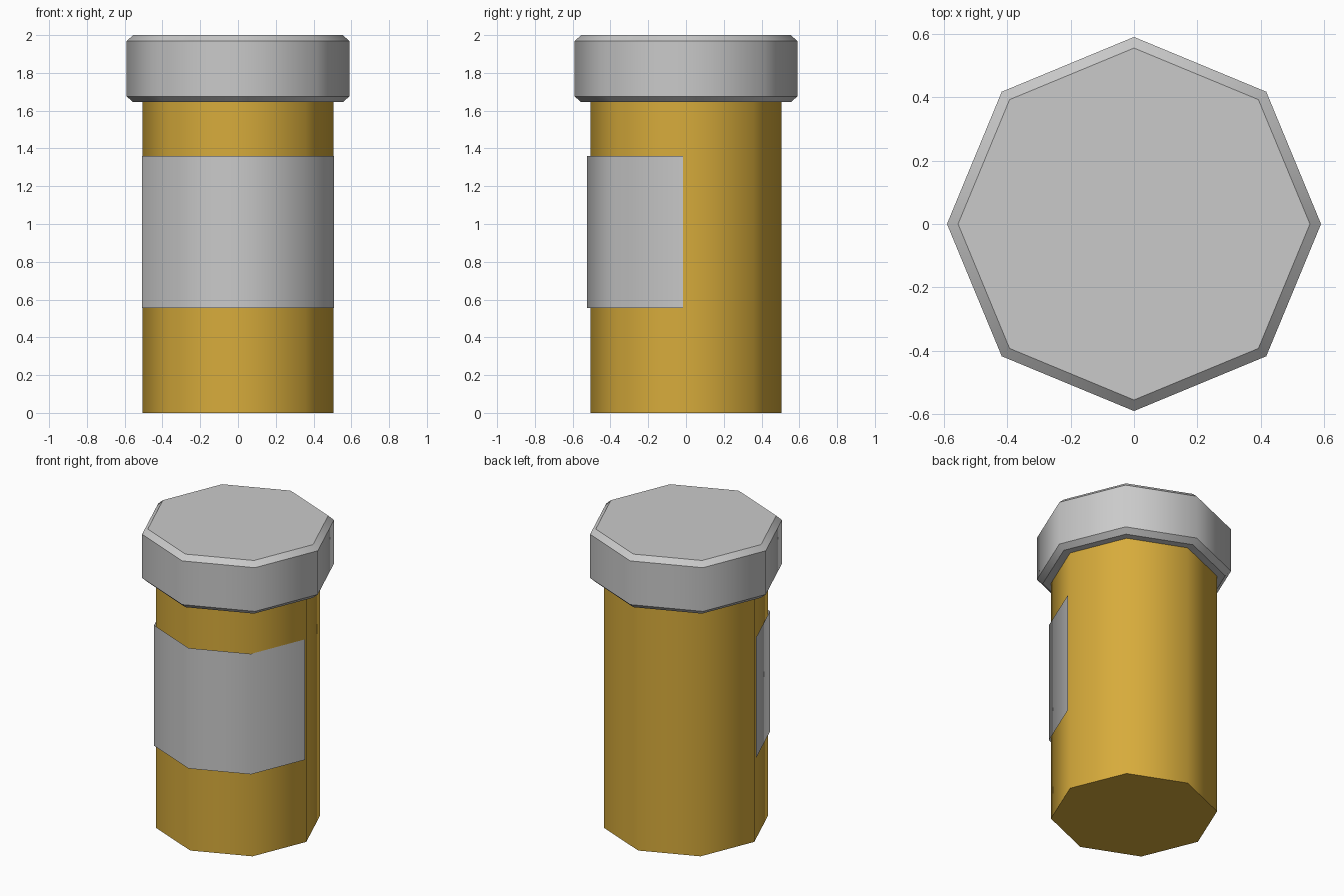
import bpy, bmesh, math

if "Cube" in bpy.data.objects:
    bpy.data.objects.remove(bpy.data.objects["Cube"])

SIDES = 8


def material(name, rgb):
    m = bpy.data.materials.new(name)
    m.diffuse_color = (*rgb, 1)
    m.use_nodes = True
    m.node_tree.nodes["Principled BSDF"].inputs["Base Color"].default_value = m.diffuse_color
    return m


amber = material("amber", (0.68, 0.41, 0.044))
grey = material("light_grey", (0.59, 0.59, 0.59))


def ring(bm, r, z, start=0, count=SIDES, dy=0):
    return [bm.verts.new((r * math.cos(math.tau * (start + i) / SIDES),
                          r * math.sin(math.tau * (start + i) / SIDES) + dy, z))
            for i in range(count)]


def finish(name, bm, mat):
    bmesh.ops.recalc_face_normals(bm, faces=bm.faces)
    # smooth around the octagon, crisp along the horizontal rims
    for f in bm.faces:
        f.smooth = True
    for e in bm.edges:
        a, b = e.verts
        e.smooth = abs(a.co.z - b.co.z) > 1e-4
    me = bpy.data.meshes.new(name)
    bm.to_mesh(me)
    bm.free()
    me.materials.append(mat)
    ob = bpy.data.objects.new(name, me)
    bpy.context.collection.objects.link(ob)
    return ob


def lathe(name, profile, mat):
    bm = bmesh.new()
    rings = [ring(bm, r, z) for r, z in profile]
    for lo, hi in zip(rings, rings[1:]):
        for i in range(SIDES):
            j = (i + 1) % SIDES
            bm.faces.new((lo[i], lo[j], hi[j], hi[i]))
    bm.faces.new(rings[0][::-1])
    bm.faces.new(rings[-1])
    return finish(name, bm, mat)


# Bottle body and bevelled cap
lathe("bottle", [(0.505, 0), (0.505, 1.66)], amber)
lathe("cap", [(0.555, 1.645), (0.59, 1.676), (0.59, 1.968), (0.555, 2.0)], grey)

# Label: thin half wrap, shifted slightly forward of the bottle
bm = bmesh.new()
lo = ring(bm, 0.507, 0.555, start=4, count=5, dy=-0.016)
hi = ring(bm, 0.507, 1.36, start=4, count=5, dy=-0.016)
for i in range(4):
    bm.faces.new((lo[i], lo[i + 1], hi[i + 1], hi[i]))
label = finish("label", bm, grey)
# make sure the sheet faces forward
if sum(p.normal.y for p in label.data.polygons) > 0:
    label.data.flip_normals()
